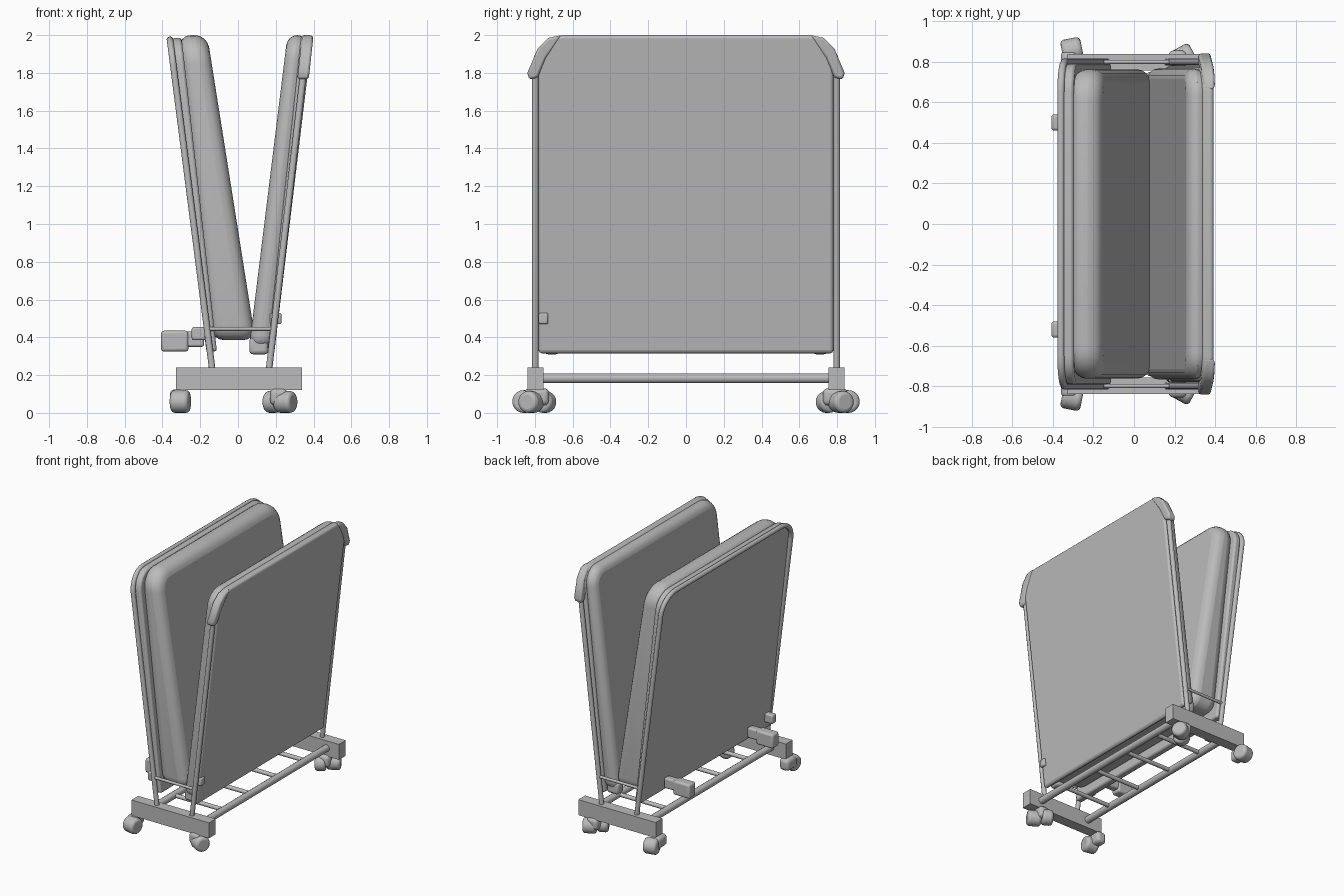
import bpy, bmesh, math

if "Cube" in bpy.data.objects:
    bpy.data.objects.remove(bpy.data.objects["Cube"], do_unlink=True)

grey = bpy.data.materials.new("plain grey")
grey.use_nodes = True
grey.diffuse_color = (0.5, 0.5, 0.5, 1)
grey.node_tree.nodes["Principled BSDF"].inputs["Base Color"].default_value = (0.5, 0.5, 0.5, 1)


def finish(name, bm, bevel=0, segments=4):
    bmesh.ops.recalc_face_normals(bm, faces=bm.faces)
    mesh = bpy.data.meshes.new(name)
    bm.to_mesh(mesh)
    bm.free()
    ob = bpy.data.objects.new(name, mesh)
    bpy.context.collection.objects.link(ob)
    mesh.materials.append(grey)
    if bevel:
        mod = ob.modifiers.new("soft edges", "BEVEL")
        mod.width, mod.segments = bevel, segments
        mod.limit_method, mod.angle_limit = "ANGLE", math.radians(40)
    bpy.ops.object.select_all(action="DESELECT")
    bpy.context.view_layer.objects.active = ob
    ob.select_set(True)
    bpy.ops.object.shade_smooth_by_angle(angle=math.radians(40))
    return ob


def leaning_prism(name, outline, inner, outer, bevel=0, segments=4):
    """Extrude a (y, z) outline between two lines, each (x at z=0.4, x at z=2)."""
    def x_at(line, z):
        return line[0] + (line[1] - line[0]) * (z - 0.4) / 1.6
    bm = bmesh.new()
    rings = [[bm.verts.new((x_at(line, z), y, z)) for y, z in outline] for line in (inner, outer)]
    for ring in rings:
        bm.faces.new(ring)
    n = len(outline)
    for i in range(n):
        j = (i + 1) % n
        bm.faces.new((rings[0][i], rings[0][j], rings[1][j], rings[1][i]))
    finish(name, bm, bevel, segments)


def rounded_rect(half, z0, z1, r_low, r_top, steps=6):
    points = []
    corners = ((half, z1, r_top, 0), (-half, z1, r_top, 1), (-half, z0, r_low, 2), (half, z0, r_low, 3))
    for y, z, r, quarter in corners:
        cy = y - math.copysign(r, y)
        cz = z - r if z == z1 else z + r
        for i in range(steps + 1):
            a = math.pi / 2 * (quarter + i / steps)
            points.append((cy + r * math.cos(a), cz + r * math.sin(a)))
    return points


def box(name, centre, size, bevel=0.0):
    bm = bmesh.new()
    bmesh.ops.create_cube(bm, size=1)
    bmesh.ops.scale(bm, vec=size, verts=bm.verts)
    bmesh.ops.translate(bm, vec=centre, verts=bm.verts)
    finish(name, bm, bevel, 3)


def tube(name, points, radius):
    curve = bpy.data.curves.new(name, "CURVE")
    curve.dimensions = "3D"
    curve.bevel_depth, curve.bevel_resolution = radius, 3
    curve.use_fill_caps = True
    spline = curve.splines.new("POLY")
    spline.points.add(len(points) - 1)
    for p, co in zip(spline.points, points):
        p.co = (*co, 1)
    spline.use_smooth = True
    curve.materials.append(grey)
    bpy.context.collection.objects.link(bpy.data.objects.new(name, curve))


def wheel(name, centre, radius, width, turn):
    bm = bmesh.new()
    bmesh.ops.create_cone(bm, cap_ends=True, segments=20, radius1=radius, radius2=radius, depth=width)
    ob = finish(name, bm, 0.02, 3)
    ob.location = centre
    ob.rotation_euler = (0, math.pi / 2, turn)


# Two mattress halves with their flat backing panels
leaning_prism("left_mattress", rounded_rect(0.762, 0.385, 2.0, 0.08, 0.15),
              (0.09, -0.163), (-0.14, -0.315), 0.065)
leaning_prism("left_panel", rounded_rect(0.79, 0.325, 1.985, 0.02, 0.14),
              (-0.12, -0.3), (-0.176, -0.35), 0.012, 2)
leaning_prism("right_mattress", rounded_rect(0.765, 0.34, 2.0, 0.07, 0.13),
              (0.065, 0.262), (0.19, 0.365), 0.06)
leaning_prism("right_panel", rounded_rect(0.78, 0.315, 2.0, 0.02, 0.13),
              (0.165, 0.335), (0.202, 0.394), 0.02, 3)


# Leaning tube hoops that carry the panels
def hoop(name, x_low, x_top):
    arc = [p for p in rounded_rect(0.798, 0.22, 1.975, 0.01, 0.15, 8) if p[1] > 1.8]
    path = [(0.798, 0.22)] + arc + [(-0.798, 0.22)]
    tube(name, [(x_low + (x_top - x_low) * (z - 0.22) / 1.755, y, z) for y, z in path], 0.018)


hoop("left_hoop", -0.135, -0.36)
hoop("right_hoop", 0.163, 0.367)

# Fabric flaps wrapped over the top corners of the right half
for side, label in ((1, "back"), (-1, "front")):
    flap = [(0.66, 2.0), (0.73, 1.985), (0.785, 1.93), (0.84, 1.8), (0.83, 1.765), (0.785, 1.775), (0.74, 1.88)]
    leaning_prism(label + "_corner_flap", [(side * y, z) for y, z in flap],
                  (0.16, 0.34), (0.225, 0.4), 0.012, 2)

# Base: end beams, hinge bars, hinge blocks
for side, label in ((-1, "front"), (1, "back")):
    box(label + "_beam", (0.005, side * 0.797, 0.18), (0.665, 0.083, 0.12))
    tube(label + "_hinge_bar", [(-0.16, side * 0.798, 0.445), (0.19, side * 0.798, 0.445)], 0.011)
    box(label + "_hinge_block", (0.11, side * 0.71, 0.355), (0.1, 0.08, 0.09), 0.02)
box("front_hinge_plate", (-0.205, -0.735, 0.42), (0.08, 0.05, 0.07), 0.012)
box("side_latch", (0.2, -0.755, 0.5), (0.06, 0.05, 0.06), 0.01)

# Long rails and their rungs
for x, label in ((-0.2, "left"), (0.23, "right")):
    tube(label + "_rail", [(x, -0.77, 0.183), (x, 0.77, 0.183)], 0.027)
for i, y in enumerate((-0.5, -0.17, 0.17, 0.5)):
    tube(f"rung_{i + 1}", [(-0.2, y, 0.183), (0.23, y, 0.183)], 0.016)

# Folded feet sticking out beneath the left panel
for y, label in ((-0.52, "front"), (0.5, "back")):
    box(label + "_foot_block", (-0.335, y, 0.38), (0.145, 0.08, 0.11), 0.015)
    box(label + "_foot_arm", (-0.23, y, 0.39), (0.1, 0.06, 0.08), 0.012)

# Swivel casters
for side, label in ((-1, "front"), (1, "back")):
    box(label + "_left_fork", (-0.32, side * 0.795, 0.08), (0.08, 0.12, 0.09), 0.025)
    wheel(label + "_left_wheel", (-0.305, side * 0.855, 0.06), 0.06, 0.1, side * 0.2)
    box(label + "_right_fork", (0.215, side * 0.79, 0.085), (0.09, 0.13, 0.09), 0.025)
    wheel(label + "_right_wheel", (0.25, side * 0.82, 0.058), 0.058, 0.1, side * 0.5)
    wheel(label + "_right_inner_wheel", (0.185, side * 0.75, 0.058), 0.058, 0.08, side * 0.5)
